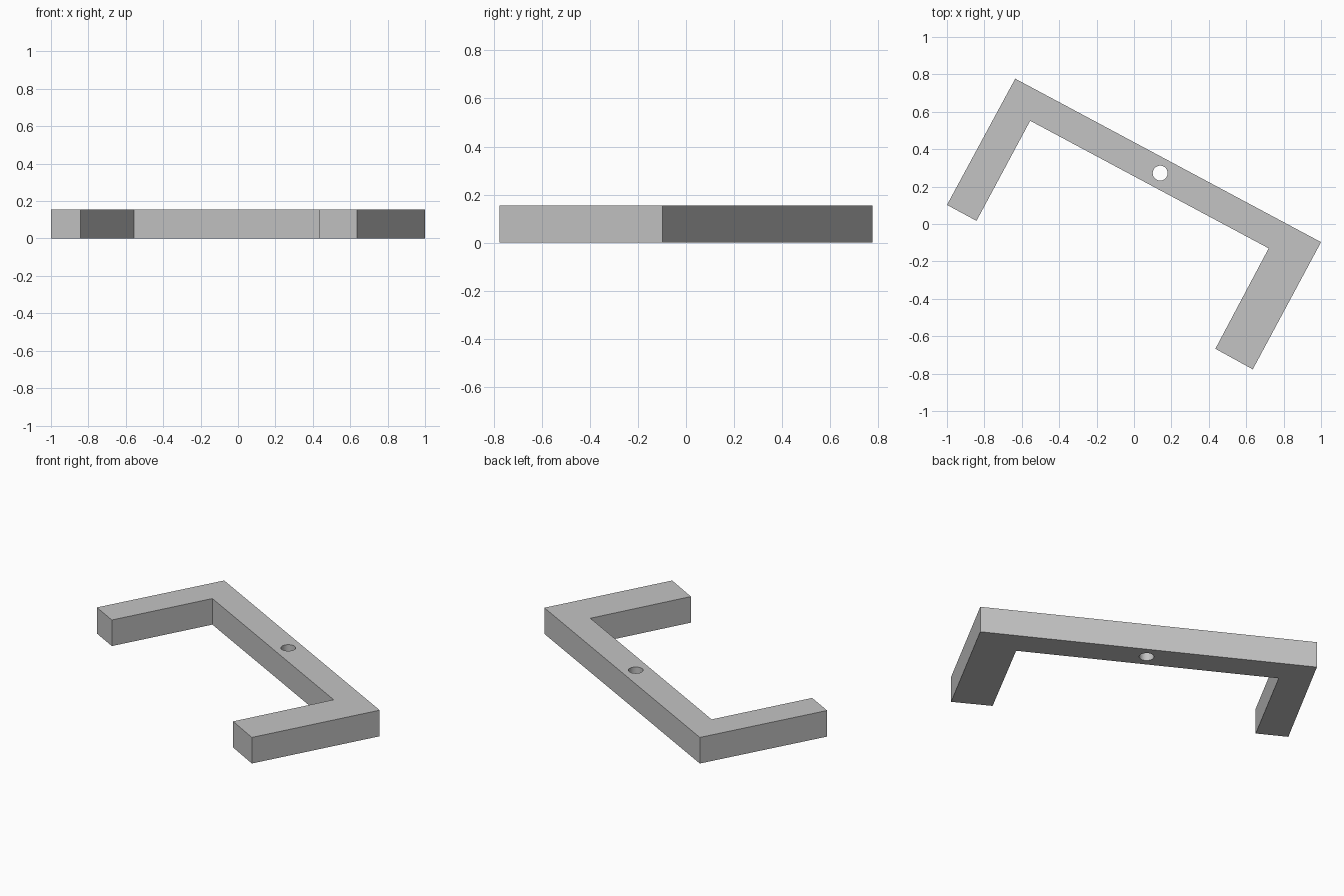
import bpy
import bmesh
from mathutils import Vector

if "Cube" in bpy.data.objects:
    bpy.data.objects.remove(bpy.data.objects["Cube"], do_unlink=True)

HEIGHT = 0.155
HOLE_CENTRE = (0.14, 0.272)
HOLE_RADIUS = 0.04

grey = bpy.data.materials.new("plain grey")
grey.use_nodes = True
colour = (0.55, 0.55, 0.55, 1)
grey.diffuse_color = colour
grey.node_tree.nodes["Principled BSDF"].inputs["Base Color"].default_value = colour

# Bracket: one U-shaped outline, extruded upwards
outline = [(-0.635, 0.777), (-1, 0.102), (-0.842, 0.017), (-0.555, 0.552),
           (0.72, -0.13), (0.435, -0.667), (0.635, -0.777), (1, -0.097)]
bm = bmesh.new()
base = bm.faces.new([bm.verts.new((x, y, 0)) for x, y in outline])
top = bmesh.ops.extrude_face_region(bm, geom=[base])
bmesh.ops.translate(bm, vec=Vector((0, 0, HEIGHT)),
                    verts=[g for g in top["geom"] if isinstance(g, bmesh.types.BMVert)])
bmesh.ops.recalc_face_normals(bm, faces=bm.faces)
mesh = bpy.data.meshes.new("bracket")
bm.to_mesh(mesh)
bm.free()
mesh.materials.append(grey)
bracket = bpy.data.objects.new("bracket", mesh)
bpy.context.collection.objects.link(bracket)

# Round hole through the long bar
bpy.ops.mesh.primitive_cylinder_add(vertices=32, radius=HOLE_RADIUS, depth=HEIGHT * 2,
                                    location=(*HOLE_CENTRE, HEIGHT / 2))
cutter = bpy.context.object
cutter.name = "hole_cutter"
cutter.hide_render = True
cutter.data.materials.append(grey)
cut = bracket.modifiers.new("hole", "BOOLEAN")
cut.operation = "DIFFERENCE"
cut.solver = "EXACT"
cut.object = cutter

# Apply the cut, drop the cutter and smooth the hole wall
bpy.ops.object.select_all(action="DESELECT")
bracket.select_set(True)
bpy.context.view_layer.objects.active = bracket
bpy.ops.object.modifier_apply(modifier=cut.name)
bpy.data.objects.remove(cutter, do_unlink=True)
bpy.ops.object.shade_smooth_by_angle()
